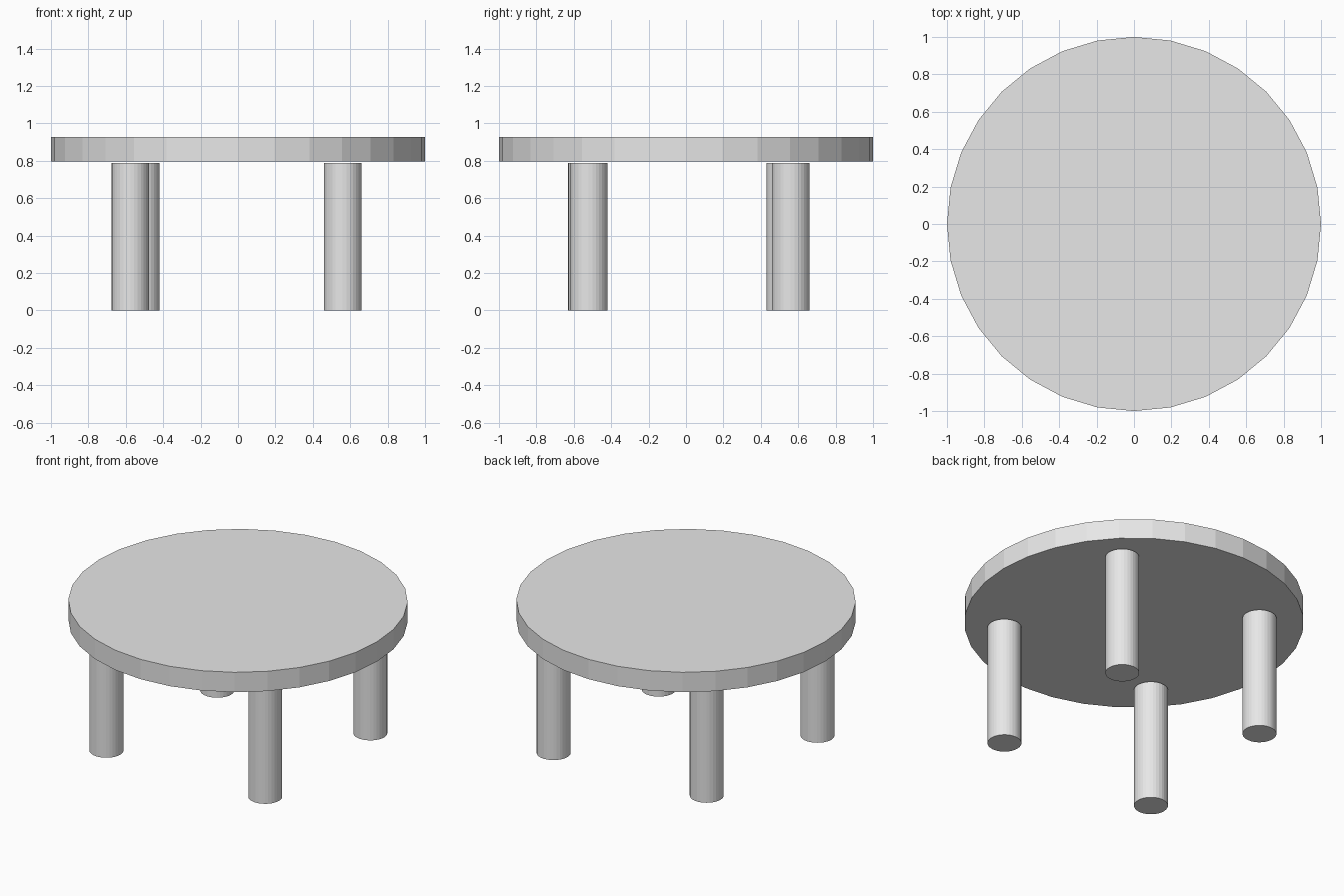
import bpy

# Remove the default cube
cube = bpy.data.objects.get("Cube")
if cube:
    bpy.data.objects.remove(cube, do_unlink=True)

SIDES = 32
LEG_RADIUS = 0.1
LEG_HEIGHT = 0.787
TOP_BOTTOM, TOP_SURFACE = 0.797, 0.926

# Single plain grey
grey = bpy.data.materials.new("plain_grey")
grey.use_nodes = True
colour = (0.8, 0.8, 0.8, 1.0)
grey.diffuse_color = colour
grey.node_tree.nodes["Principled BSDF"].inputs["Base Color"].default_value = colour


def add_cylinder(name, radius, x, y, bottom, top):
    """Flat-shaded upright cylinder between two heights."""
    bpy.ops.mesh.primitive_cylinder_add(
        vertices=SIDES, radius=radius, depth=top - bottom,
        location=(x, y, (bottom + top) / 2))
    obj = bpy.context.object
    obj.name = obj.data.name = name
    obj.data.materials.append(grey)
    return obj


# Round table top
add_cylinder("table_top", 1.0, 0, 0, TOP_BOTTOM, TOP_SURFACE)

# Four legs, placed slightly unevenly and stopping just short of the top
legs = {
    "front_left_leg": (0.56, -0.52),
    "back_left_leg": (0.56, 0.56),
    "front_right_leg": (-0.575, -0.53),
    "back_right_leg": (-0.52, 0.53),
}
for name, (x, y) in legs.items():
    add_cylinder(name, LEG_RADIUS, x, y, 0, LEG_HEIGHT)
